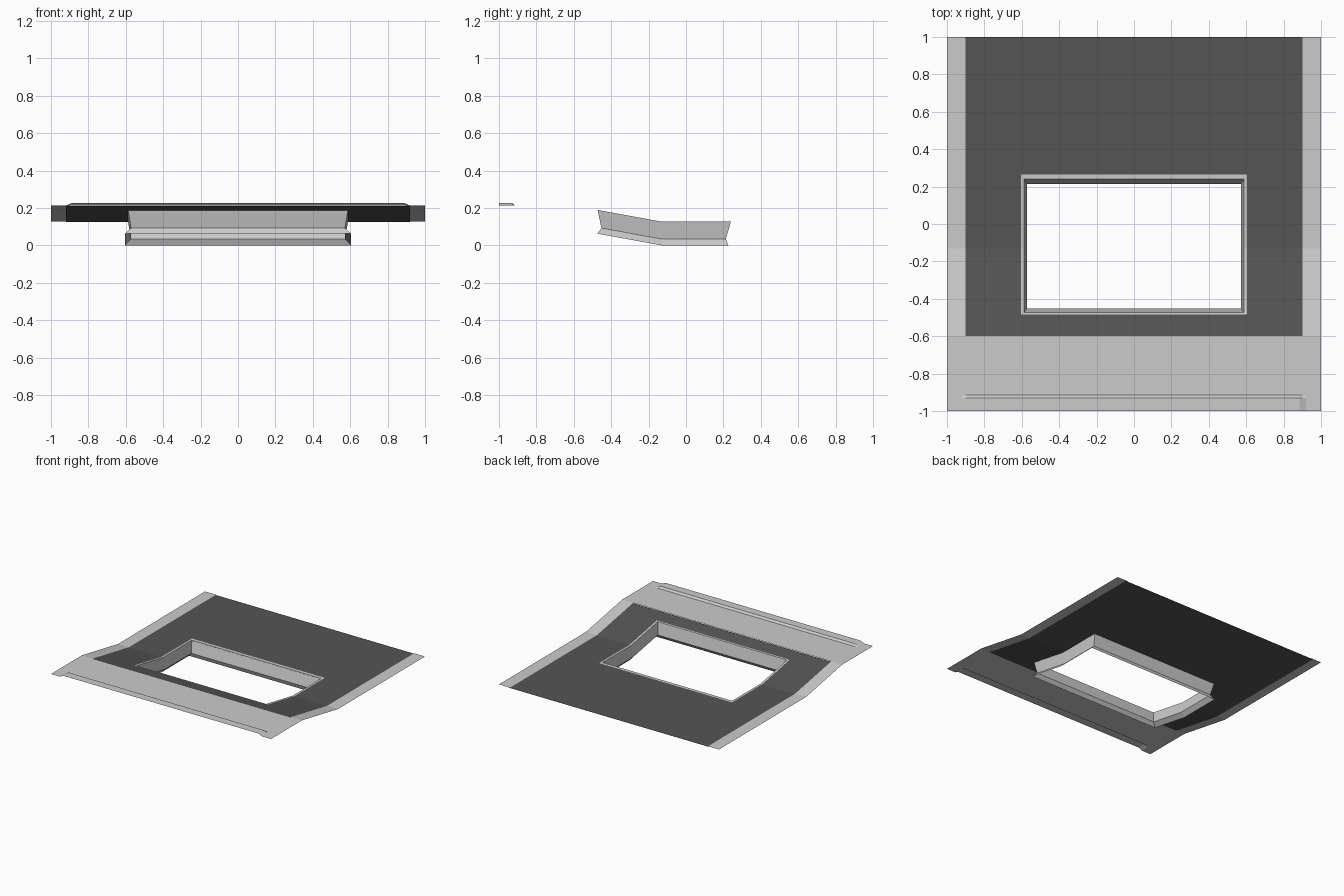
import bpy, bmesh

if "Cube" in bpy.data.objects:
    bpy.data.objects.remove(bpy.data.objects["Cube"])

CREASE, RISE = -0.13, -0.60


def height(y):
    # flat at the back, ramp, then flat and higher at the front
    t = min(max((CREASE - y) / (CREASE - RISE), 0), 1)
    return 0.127 + 0.086 * t


def lip(x, y):
    # raised strip along the front edge with sloped ends and back
    t = min((0.92 - abs(x)) / 0.035, (-0.915 - y) / 0.015)
    return 0.015 * min(max(t, 0), 1)


def material(name, g):
    m = bpy.data.materials.new(name)
    m.diffuse_color = (g, g, g, 1)
    m.use_nodes = True
    m.node_tree.nodes["Principled BSDF"].inputs["Base Color"].default_value = m.diffuse_color
    return m


def finish(bm, name, mat=None):
    loose = [v for v in bm.verts if not v.link_faces]
    bmesh.ops.delete(bm, geom=loose, context='VERTS')
    me = bpy.data.meshes.new(name)
    bm.to_mesh(me)
    bm.free()
    ob = bpy.data.objects.new(name, me)
    bpy.context.collection.objects.link(ob)
    if mat:
        me.materials.append(mat)
    return ob


def sheet(name, xs, ys, z, keep, mat=None):
    bm = bmesh.new()
    g = [[bm.verts.new((x, y, z(x, y))) for x in xs] for y in ys]
    for j in range(len(ys) - 1):
        for i in range(len(xs) - 1):
            if keep((xs[i] + xs[i + 1]) / 2, (ys[j] + ys[j + 1]) / 2):
                bm.faces.new((g[j][i], g[j][i + 1], g[j + 1][i + 1], g[j + 1][i]))
    return finish(bm, name, mat)


# light outer border with the raised front lip
half = [0.885, 0.90, 0.92, 1.0]
sheet("border", [-x for x in reversed(half)] + half,
      [-1, -0.93, -0.915, RISE, CREASE, 1],
      lambda x, y: height(y) + lip(x, y),
      lambda x, y: y < RISE or abs(x) > 0.9)

# dark centre panel, tucked just under the border, with the opening
sheet("centre_panel", [-0.92, -0.588, 0.588, 0.92],
      [RISE, -0.473, CREASE, 0.238, 1],
      lambda x, y: height(y) - 0.003,
      lambda x, y: not (abs(x) < 0.588 and -0.473 < y < 0.238),
      material("dark_grey", 0.09))

# opening frame: top rim, wall tapering in, then a flared foot
levels = [(0.604, -0.484, 0.265, 0.0), (0.588, -0.473, 0.240, 0.0),
          (0.572, -0.452, 0.213, -0.093), (0.604, -0.474, 0.227, -0.127)]
bm = bmesh.new()
rings = []
for hx, y0, y1, dz in levels:
    pts = [(-hx, y0), (hx, y0), (hx, CREASE), (hx, y1), (-hx, y1), (-hx, CREASE)]
    rings.append([bm.verts.new((x, y, height(y) + dz)) for x, y in pts])
for a, b in zip(rings, rings[1:]):
    for i in range(6):
        k = (i + 1) % 6
        bm.faces.new((a[i], a[k], b[k], b[i]))
finish(bm, "opening_frame")
